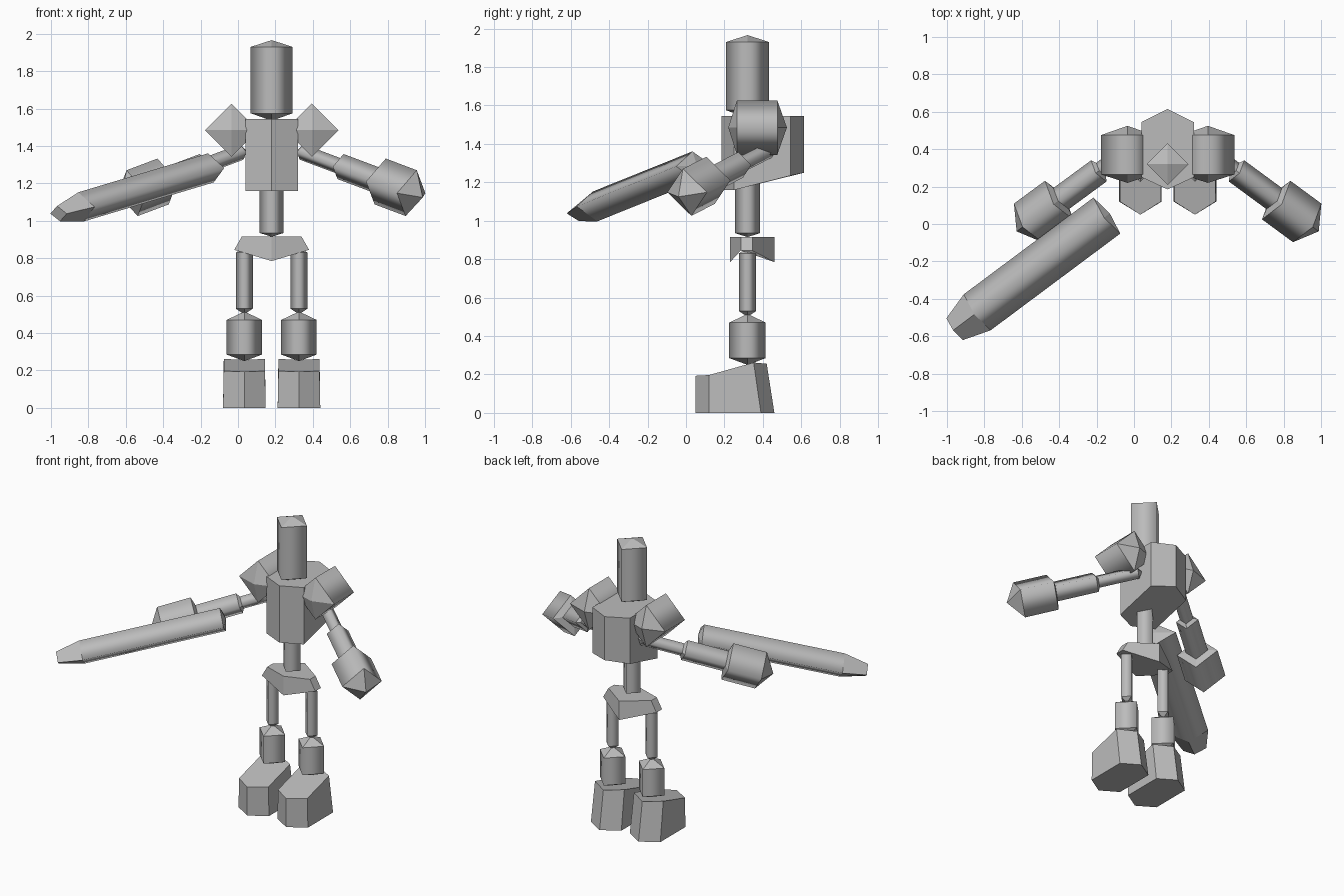
import bpy, bmesh
from mathutils import Vector

if "Cube" in bpy.data.objects:
    bpy.data.objects.remove(bpy.data.objects["Cube"])

CX, CY = 0.18, 0.32      # the body axis is off the scene centre

grey = bpy.data.materials.new("plain grey")
grey.diffuse_color = (0.5, 0.5, 0.5, 1)
grey.use_nodes = True
grey.node_tree.nodes["Principled BSDF"].inputs["Base Color"].default_value = grey.diffuse_color


def finish(name, bm, smooth_sides):
    bmesh.ops.recalc_face_normals(bm, faces=bm.faces)
    me = bpy.data.meshes.new(name)
    bm.to_mesh(me)
    bm.free()
    for i, p in enumerate(me.polygons):
        p.use_smooth = i < smooth_sides
    me.materials.append(grey)
    ob = bpy.data.objects.new(name, me)
    bpy.context.collection.objects.link(ob)
    return ob


def loft(name, rings, tips=(None, None), smooth=0):
    """Bridge equal rings; close each end with a point or a flat cap."""
    bm = bmesh.new()
    vs = [[bm.verts.new(p) for p in r] for r in rings]
    n = len(vs[0])
    for a, b in zip(vs, vs[1:]):
        for i in range(n):
            j = (i + 1) % n
            bm.faces.new((a[i], a[j], b[j], b[i]))
    for ring, tip in ((vs[0], tips[0]), (vs[-1], tips[1])):
        if tip is None:
            bm.faces.new(ring)
        else:
            t = bm.verts.new(tip)
            for i in range(n):
                bm.faces.new((ring[i], ring[(i + 1) % n], t))
    return finish(name, bm, smooth)


def frame(axis):
    u = axis.cross(Vector((0, 0, 1)))
    u = u.normalized() if u.length > 0.01 else Vector((1, 0, 0))
    return u, u.cross(axis).normalized()


def ring4(c, u, v, ru, rv):
    return [c + u * ru, c + v * rv, c - u * ru, c - v * rv]


def rod(name, p0, p1, r, tip0=0.03, tip1=0.03):
    """Four-sided rod, corner up, with a shallow point on each end."""
    p0, p1 = Vector(p0), Vector(p1)
    a = (p1 - p0).normalized()
    u, v = frame(a)
    return loft(name, [ring4(p0, u, v, r, r), ring4(p1, u, v, r, r)],
                (p0 - a * tip0, p1 + a * tip1), 4)


def hexagon(cx, hw, y0, y1, y2, y3, zs):
    """Plan hexagon with front and back points; zs = four heights front to back."""
    return [Vector(p) for p in (
        (cx, y0, zs[0]), (cx + hw, y1, zs[1]), (cx + hw, y2, zs[2]),
        (cx, y3, zs[3]), (cx - hw, y2, zs[2]), (cx - hw, y1, zs[1]))]


# Central column
rod("head", (CX, CY, 1.575), (CX, CY, 1.93), 0.112, 0.04, 0.036)
rod("waist", (CX, CY, 0.935), (CX, CY, 1.22), 0.064, 0.02)
loft("torso", [
    hexagon(CX, 0.14, 0.185, 0.25, 0.545, 0.615, (1.16, 1.16, 1.235, 1.25)),
    hexagon(CX, 0.14, 0.185, 0.25, 0.545, 0.615, (1.545,) * 4)])
loft("pelvis", [
    hexagon(CX, 0.20, 0.23, 0.285, 0.345, 0.46, (0.785, 0.845, 0.845, 0.785)),
    hexagon(CX, 0.16, 0.23, 0.285, 0.345, 0.46, (0.915,) * 4)])

# Mirrored limbs
for s, side in ((-1, "right"), (1, "left")):
    lx = CX + s * 0.146
    rod(side + "_thigh", (lx, CY, 0.53), (lx, CY, 0.83), 0.045)
    rod(side + "_shin", (lx, CY, 0.285), (lx, CY, 0.47), 0.095, 0.035, 0.045)
    loft(side + "_foot", [
        hexagon(lx, 0.114, 0.05, 0.12, 0.39, 0.46, (0,) * 4),
        hexagon(lx, 0.110, 0.05, 0.12, 0.352, 0.42, (0.193, 0.197, 0.262, 0.256))])
    px = CX + s * 0.215
    rod(side + "_shoulder", (px, 0.265, 1.485), (px, 0.475, 1.485), 0.142, 0.045, 0.05)

    # Arm segments share one straight axis ending at the fist
    end = Vector((CX + s * 0.746, 0.006, 1.148))
    ax = Vector((s * 0.771, -0.567, -0.29))
    for part, t0, t1, r, a, b in (
            ("upper_arm", -0.76, -0.50, 0.043, 0.03, 0.03),
            ("forearm", -0.49, -0.22, 0.07, 0.04, 0.03),
            ("fist", -0.215, 0.0, 0.128, 0.03, 0.08)):
        rod(side + "_" + part, end + ax * t0, end + ax * t1, r, a, b)

# Long tapered barrel held in one hand
ax = Vector((-0.779, -0.581, -0.234)).normalized()
u, v = frame(ax)
start = Vector((-0.145, 0.045, 1.283))
loft("barrel", [
    ring4(start, u, v, 0.12, 0.08),
    ring4(start + ax * 0.89, u, v, 0.12, 0.08),
    ring4(start + ax * 1.045, u, v, 0.073, 0.042)],
    (start - ax * 0.02, None), 4)
